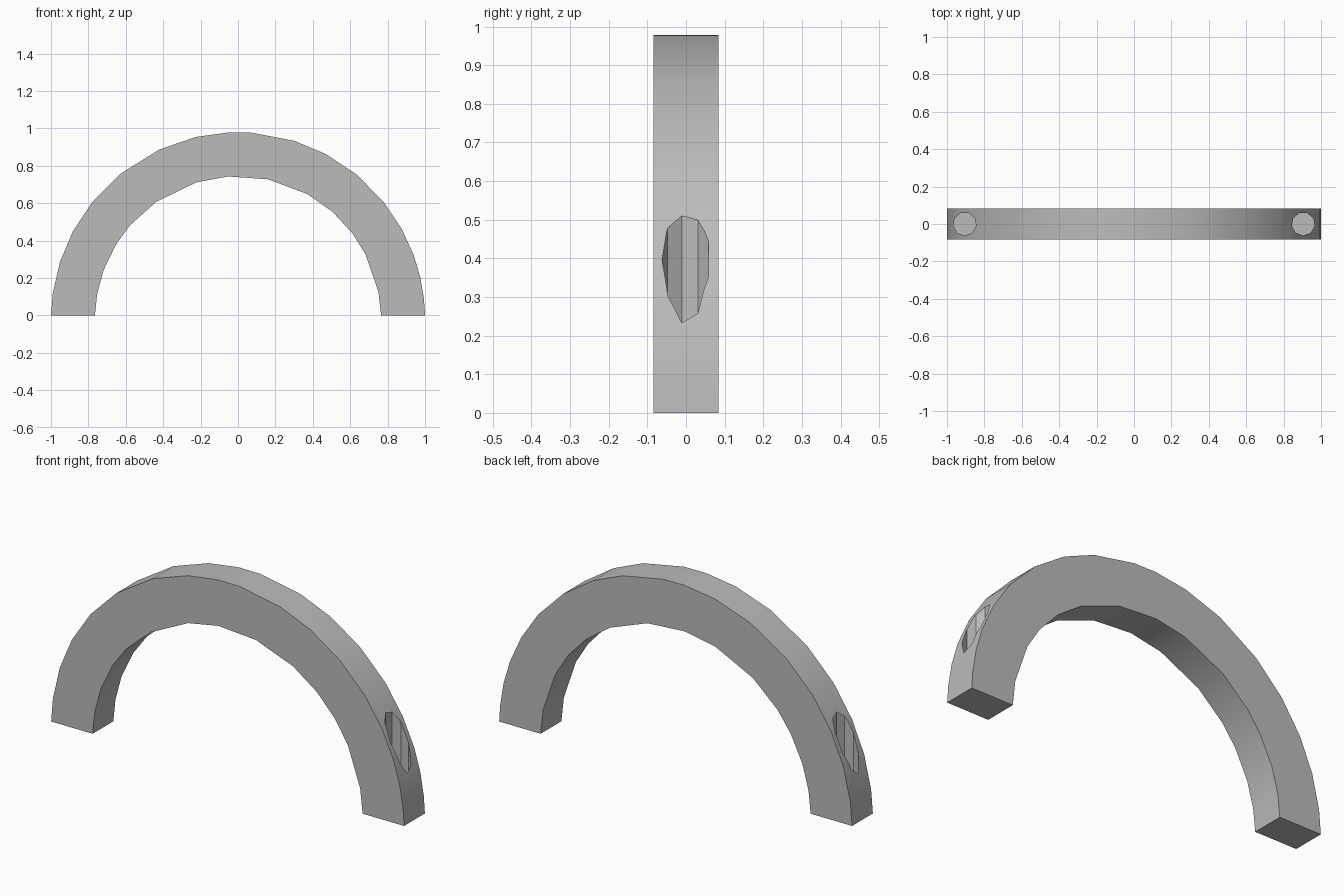
import bpy, bmesh
from math import radians, sin, cos, pi
from mathutils import Matrix

cube = bpy.data.objects.get("Cube")
if cube:
    bpy.data.objects.remove(cube, do_unlink=True)

OUTER, INNER, HALF_DEPTH, CENTRE_Z = 1.0, 0.765, 0.084, -0.02
HOLE_X, HOLE_RADIUS, HOLE_FLOOR = 0.905, 0.062, 0.15

# Grey material
grey = bpy.data.materials.new("grey")
grey.use_nodes = True
colour = (0.5, 0.5, 0.5, 1)
grey.diffuse_color = colour
grey.node_tree.nodes["Principled BSDF"].inputs["Base Color"].default_value = colour


def make_object(name, bm):
    bmesh.ops.recalc_face_normals(bm, faces=bm.faces)
    mesh = bpy.data.meshes.new(name)
    bm.to_mesh(mesh)
    bm.free()
    mesh.materials.append(grey)
    obj = bpy.data.objects.new(name, mesh)
    bpy.context.collection.objects.link(obj)
    return obj


def arc(radius, degrees):
    return [(radius * cos(radians(a)), CENTRE_Z + radius * sin(radians(a))) for a in degrees]


# Half-ring profile with hand-spaced facets
outer_angles = [6, 13, 20, 29, 39, 50.5, 62, 72.5, 86, 93, 103, 115, 129, 141, 152, 162, 172]
inner_angles = [11, 27, 37, 48.5, 61, 78, 94, 107, 125, 139, 148.5, 160, 170]
profile = [(OUTER, 0)] + arc(OUTER, outer_angles) + [(-OUTER, 0)]
profile += [(-INNER, 0)] + arc(INNER, reversed(inner_angles)) + [(INNER, 0)]

# Arch handle
bm = bmesh.new()
face = bm.faces.new([bm.verts.new((x, -HALF_DEPTH, z)) for x, z in profile])
extruded = bmesh.ops.extrude_face_region(bm, geom=[face])["geom"]
moved = [v for v in extruded if isinstance(v, bmesh.types.BMVert)]
bmesh.ops.translate(bm, verts=moved, vec=(0, 2 * HALF_DEPTH, 0))
arch = make_object("arch_handle", bm)

# Vertical blind screw holes, one in each shoulder
bm = bmesh.new()
for side in (-1, 1):
    place = Matrix.Translation((side * HOLE_X, 0, HOLE_FLOOR + 0.5)) @ Matrix.Rotation(pi / 9, 4, "Z")
    bmesh.ops.create_cone(bm, cap_ends=True, segments=9, radius1=HOLE_RADIUS,
                          radius2=HOLE_RADIUS, depth=1, matrix=place)
cutter = make_object("screw_hole_cutter", bm)
cutter.hide_render = True

bpy.ops.object.select_all(action="DESELECT")
arch.select_set(True)
bpy.context.view_layer.objects.active = arch
cut = arch.modifiers.new("screw_holes", "BOOLEAN")
cut.operation, cut.solver, cut.object = "DIFFERENCE", "EXACT", cutter
bpy.ops.object.modifier_apply(modifier=cut.name)
bpy.data.objects.remove(cutter, do_unlink=True)
bpy.ops.object.shade_smooth_by_angle(angle=radians(30))
